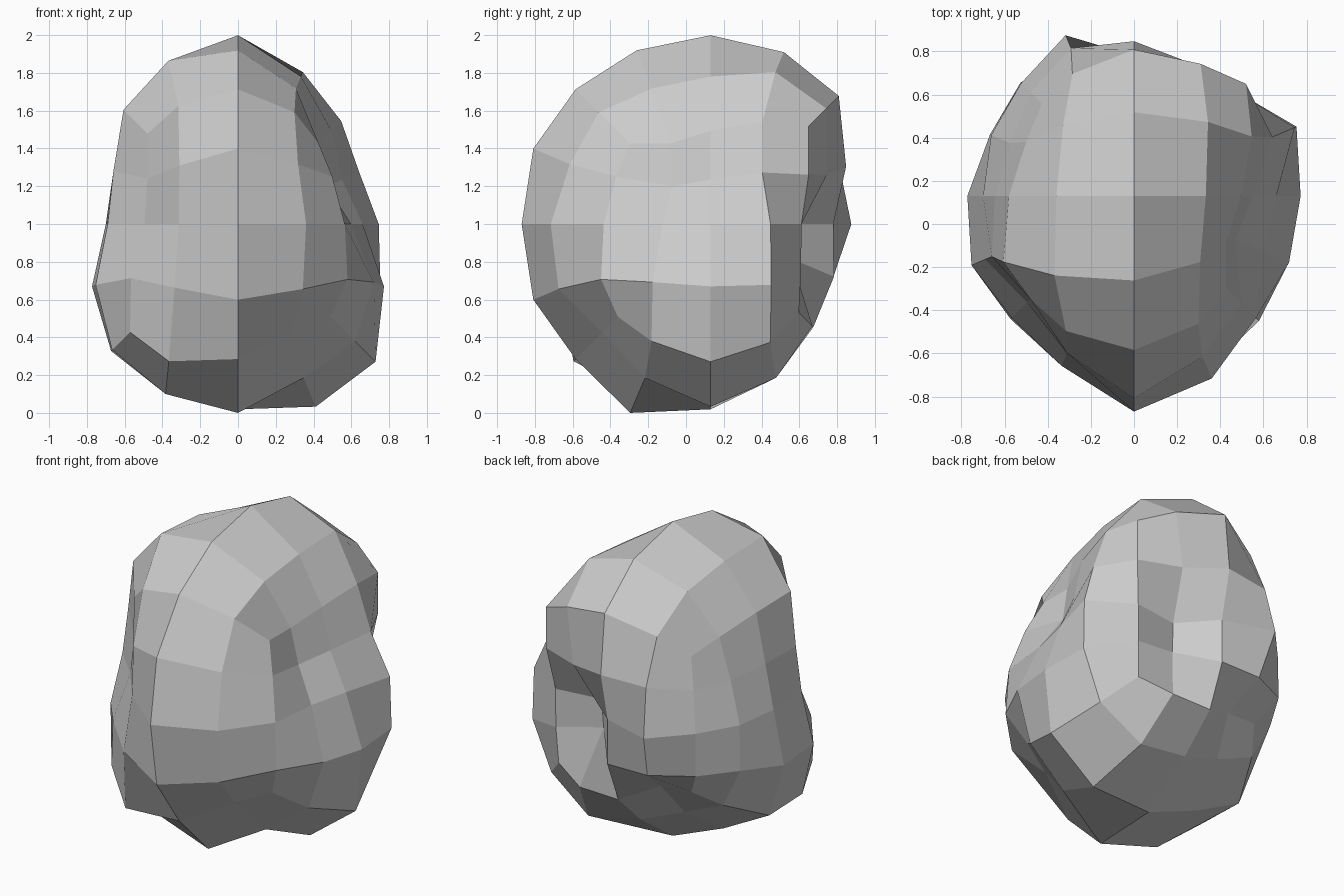
import bpy, bmesh
from mathutils import Vector

if "Cube" in bpy.data.objects:
    bpy.data.objects.remove(bpy.data.objects["Cube"])

# Radii (hundredths) on a 4x4x4 cube-sphere, one row per y (front to back), x left to right
TOP = [[83, 94, 101, 89, 74], [91, 101, 100, 84, 64], [82, 92, 100, 85, 70],
       [75, 90, 99, 94, 82], [74, 85, 96, 92, 90]]
UPPER = [[72, 85, 102, 87, 75], [77, 55], [70, 60], [67, 75], [72, 80, 78, 72, 78]]
MIDDLE = [[70, 80, 100, 92, 80], [75, 65], [70, 66], [72, 81], [74, 81, 65, 48, 68]]
LOWER = [[85, 92, 102, 94, 87], [88, 84], [84, 84], [78, 88], [79, 76, 71, 50, 72]]
BOTTOM = [[99, 109, 101, 86, 85], [100, 105, 108.6, 95, 93], [95, 91, 98, 105, 103],
          [81, 76, 82, 95, 94], [74, 66, 77, 81, 81]]
LAYERS = [BOTTOM, LOWER, MIDDLE, UPPER, TOP]

# Direction components of a twice-smoothed cube, per kind of grid point
WEIGHTS = {(0, 0, 2): (0, 0, 1), (0, 1, 2): (0, .392, .92), (1, 1, 2): (0, .365, .856),
           (0, 2, 2): (0, 0, .707), (1, 2, 2): (0, .336, .666), (2, 2, 2): (0, 0, .577)}
CENTRE = Vector((0, .13, 1))


def position(p):
    w = WEIGHTS[tuple(sorted(abs(c) for c in p))]
    d = Vector([w[abs(c)] * (1 if c > 0 else -1) for c in p]).normalized()
    row = LAYERS[p[2] + 2][p[1] + 2]
    r = row[p[0] + 2] if len(row) == 5 else row[0 if p[0] < 0 else 1]
    return CENTRE + d * r / 100


# Rock: six 4x4 quad patches sharing their border points
bm = bmesh.new()
points = {}


def vert(p):
    if p not in points:
        points[p] = bm.verts.new(position(p))
    return points[p]


# Each quad starts at its odd-odd point, so that bent quads fold along that diagonal
for axis in range(3):
    for side in (-2, 2):
        for i in (-1, 1):
            for j in (-1, 1):
                for di in (-1, 1):
                    for dj in (-1, 1):
                        quad = []
                        for a, b in ((i, j), (i + di, j), (i + di, j + dj), (i, j + dj)):
                            p = [a, b]
                            p.insert(axis, side)
                            quad.append(vert(tuple(p)))
                        if di * dj * side * (-1 if axis == 1 else 1) < 0:
                            quad = [quad[0], quad[3], quad[2], quad[1]]
                        bm.faces.new(quad)

low = min(v.co.z for v in bm.verts)
for v in bm.verts:
    v.co.z -= low

mesh = bpy.data.meshes.new("rock")
bm.to_mesh(mesh)
bm.free()
bpy.context.collection.objects.link(bpy.data.objects.new("rock", mesh))
